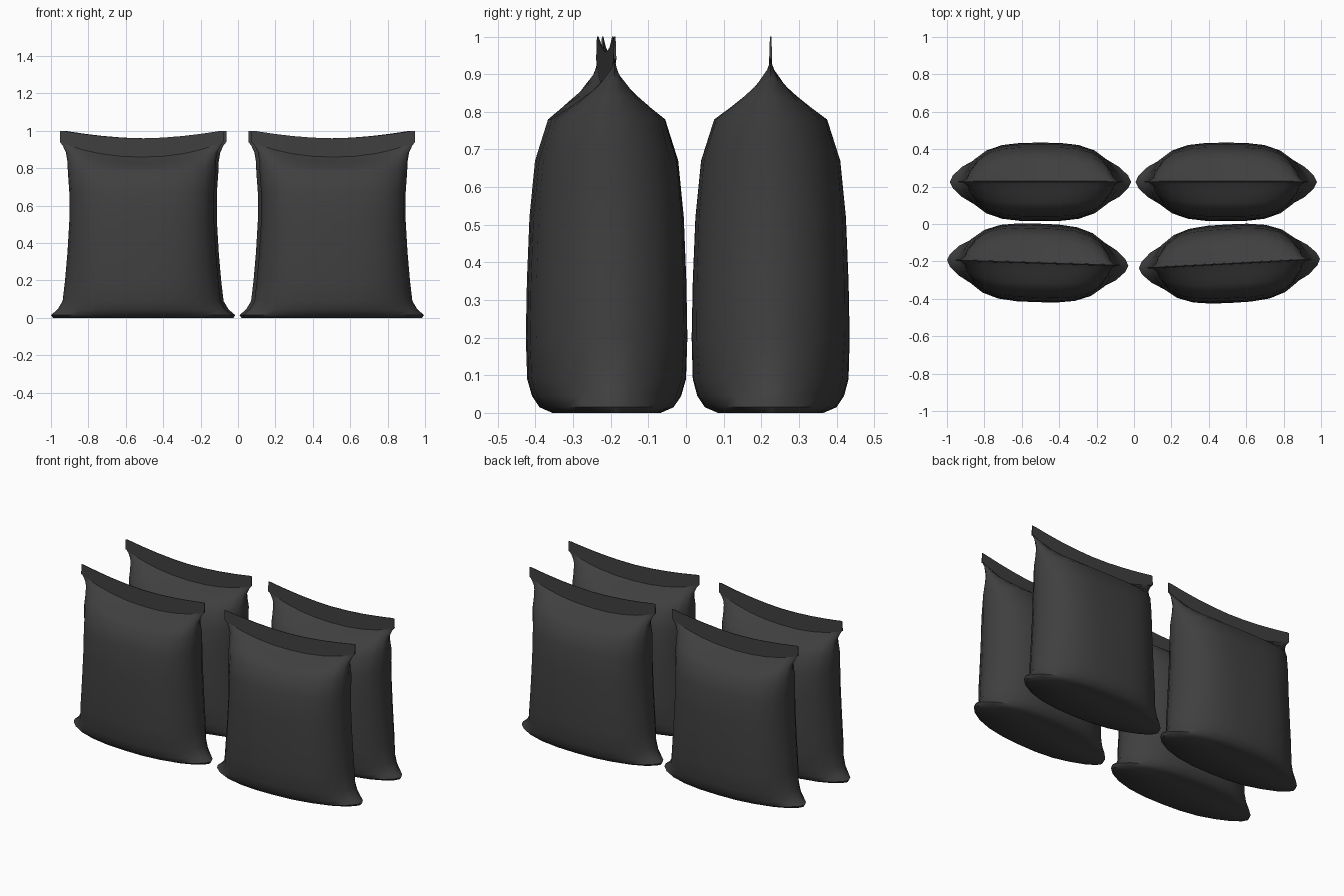
import bpy, bmesh, math
from mathutils import Matrix

cube = bpy.data.objects.get("Cube")
if cube:
    bpy.data.objects.remove(cube, do_unlink=True)

plastic = bpy.data.materials.new("charcoal plastic")
plastic.use_nodes = True
colour = (0.05, 0.05, 0.05, 1)
plastic.diffuse_color = colour
bsdf = plastic.node_tree.nodes["Principled BSDF"]
bsdf.inputs["Base Color"].default_value = colour
bsdf.inputs["Roughness"].default_value = 0.7

HALF = 12  # steps across one face of the sack
US = [math.sin(math.pi * (i / HALF - 0.5)) for i in range(HALF + 1)]

# Cross-sections: height, half width, half depth, boxiness (0 lens, 1 box)
ROWS = [(0, 0.475, 0.14, 0), (0.015, 0.485, 0.175, 0), (0.045, 0.45, 0.195, 0.1),
        (0.09, 0.423, 0.207, 0.3), (0.2, 0.41, 0.21, 0.5), (0.35, 0.397, 0.207, 0.6),
        (0.52, 0.387, 0.2, 0.7), (0.67, 0.387, 0.185, 0.8), (0.78, 0.395, 0.15, 0.9)]
# Shoulder: fraction towards the seal, half width, half depth
SHOULDER = [(0.35, 0.397, 0.108), (0.65, 0.405, 0.06), (0.88, 0.422, 0.02), (1, 0.437, 0.004)]


def seam_height(u):
    return 0.86 + 0.08 * abs(u) ** 2.2


def ring(bm, width, depth, box, height):
    """One closed section: front face left to right, then back face."""
    p, q = 2.5 + 1.5 * box, 0.65 - 0.15 * box
    verts = []
    for side, us in ((-1, US[:-1]), (1, US[:0:-1])):
        for u in us:
            bulge = max(0, 1 - abs(u) ** p) ** q
            verts.append(bm.verts.new((width * u, side * depth * bulge, height(u))))
    return verts


def bridge(bm, a, b):
    n = len(a)
    for i in range(n):
        j = (i + 1) % n
        bm.faces.new((a[i], a[j], b[j], b[i]))


def finish(bm, name, place, angle):
    bmesh.ops.recalc_face_normals(bm, faces=bm.faces)
    mesh = bpy.data.meshes.new(name)
    bm.to_mesh(mesh)
    bm.free()
    mesh.materials.append(plastic)
    obj = bpy.data.objects.new(name, mesh)
    bpy.context.collection.objects.link(obj)
    obj.matrix_world = place
    bpy.ops.object.select_all(action='DESELECT')
    obj.select_set(True)
    bpy.context.view_layer.objects.active = obj
    bpy.ops.object.shade_smooth_by_angle(angle=math.radians(angle))


def sack(name, x, y, turn):
    place = Matrix.Translation((x, y, 0)) @ Matrix.Rotation(math.radians(turn), 4, 'Z')

    # Filled body, pinched to a curved seam at the top
    bm = bmesh.new()
    rings = [ring(bm, w, d, b, lambda u, z=z: z) for z, w, d, b in ROWS]
    low = ROWS[-1][0]
    for t, w, d in SHOULDER:
        rings.append(ring(bm, w, d, 0.9, lambda u, t=t: low + t * (seam_height(u) - low)))
    for a, b in zip(rings, rings[1:]):
        bridge(bm, a, b)
    bm.faces.new(rings[0])
    finish(bm, name + "_body", place, 50)

    # Flat sealed strip above the seam
    bm = bmesh.new()
    strip = []
    for lift in (0, 1):
        loop = []
        for side, us in ((-1, US), (1, US[::-1])):
            for u in us:
                z = 0.96 + 0.043 * abs(u) ** 1.8 if lift else seam_height(u)
                loop.append(bm.verts.new((0.438 * u, side * (0.004 - 0.002 * lift), min(z, 1))))
        strip.append(loop)
    bridge(bm, *strip)
    n = len(strip[0])
    for loop in strip:
        for i in range(HALF):
            bm.faces.new((loop[i], loop[i + 1], loop[n - 2 - i], loop[n - 1 - i]))
    finish(bm, name + "_top_seal", place, 30)


# Two rows of two sacks, the front pair slightly turned
sack("back_right_sack", -0.5, 0.225, 0)
sack("back_left_sack", 0.493, 0.225, 0)
sack("front_right_sack", -0.515, -0.208, -1.8)
sack("front_left_sack", 0.51, -0.212, 3)
